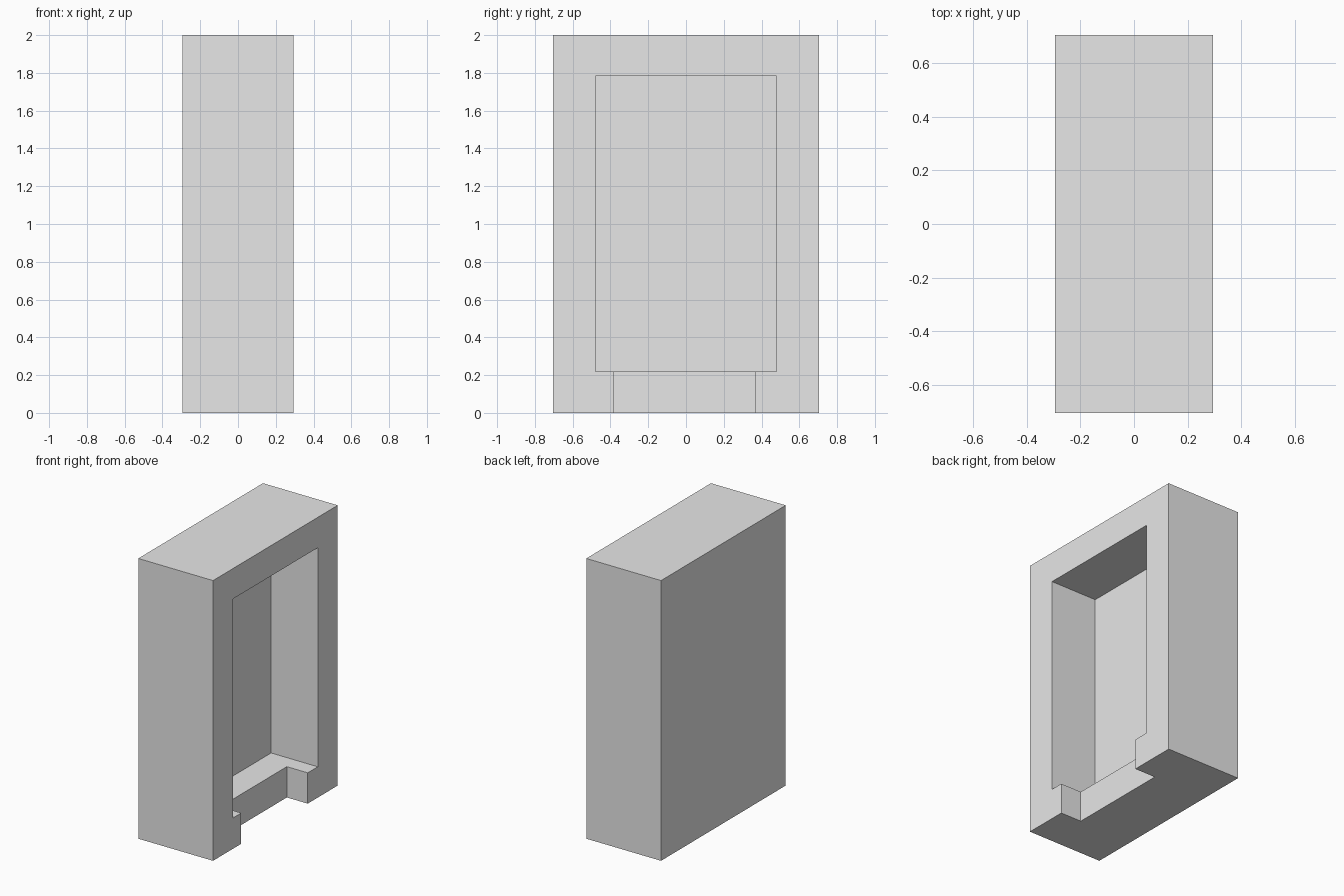
import bpy
import bmesh
from mathutils import Vector

cube = bpy.data.objects.get("Cube")
if cube:
    bpy.data.objects.remove(cube, do_unlink=True)

# Plain grey finish
grey = bpy.data.materials.new("light_grey")
grey.use_nodes = True
colour = (0.8, 0.8, 0.8, 1)
grey.diffuse_color = colour
grey.node_tree.nodes["Principled BSDF"].inputs["Base Color"].default_value = colour


def box(name, low, high):
    """Axis-aligned box between two opposite corners."""
    low, high = Vector(low), Vector(high)
    bm = bmesh.new()
    bmesh.ops.create_cube(bm, size=1)
    bmesh.ops.scale(bm, vec=high - low, verts=bm.verts)
    bmesh.ops.translate(bm, vec=(low + high) / 2, verts=bm.verts)
    mesh = bpy.data.meshes.new(name)
    bm.to_mesh(mesh)
    bm.free()
    mesh.materials.append(grey)
    obj = bpy.data.objects.new(name, mesh)
    bpy.context.collection.objects.link(obj)
    return obj


def carve(target, cutter):
    """Subtract the cutter for good, then remove it."""
    cutter.hide_render = True
    mod = target.modifiers.new("carve", 'BOOLEAN')
    mod.operation = 'DIFFERENCE'
    mod.solver = 'EXACT'
    mod.object = cutter
    bpy.context.view_layer.objects.active = target
    bpy.ops.object.modifier_apply(modifier=mod.name)
    bpy.data.objects.remove(cutter, do_unlink=True)


# Solid casing
half_x, half_y, height = 0.295, 0.703, 2
casing = box("casing", (-half_x, -half_y, 0), (half_x, half_y, height))

# Deep rectangular recess in the left side
carve(casing, box("recess_cutter", (-0.073, -0.48, 0.22), (0.5, 0.478, 1.783)))

# Shallower notch through the lower lip
carve(casing, box("notch_cutter", (0.13, -0.385, -0.2), (0.5, 0.365, 0.4)))
